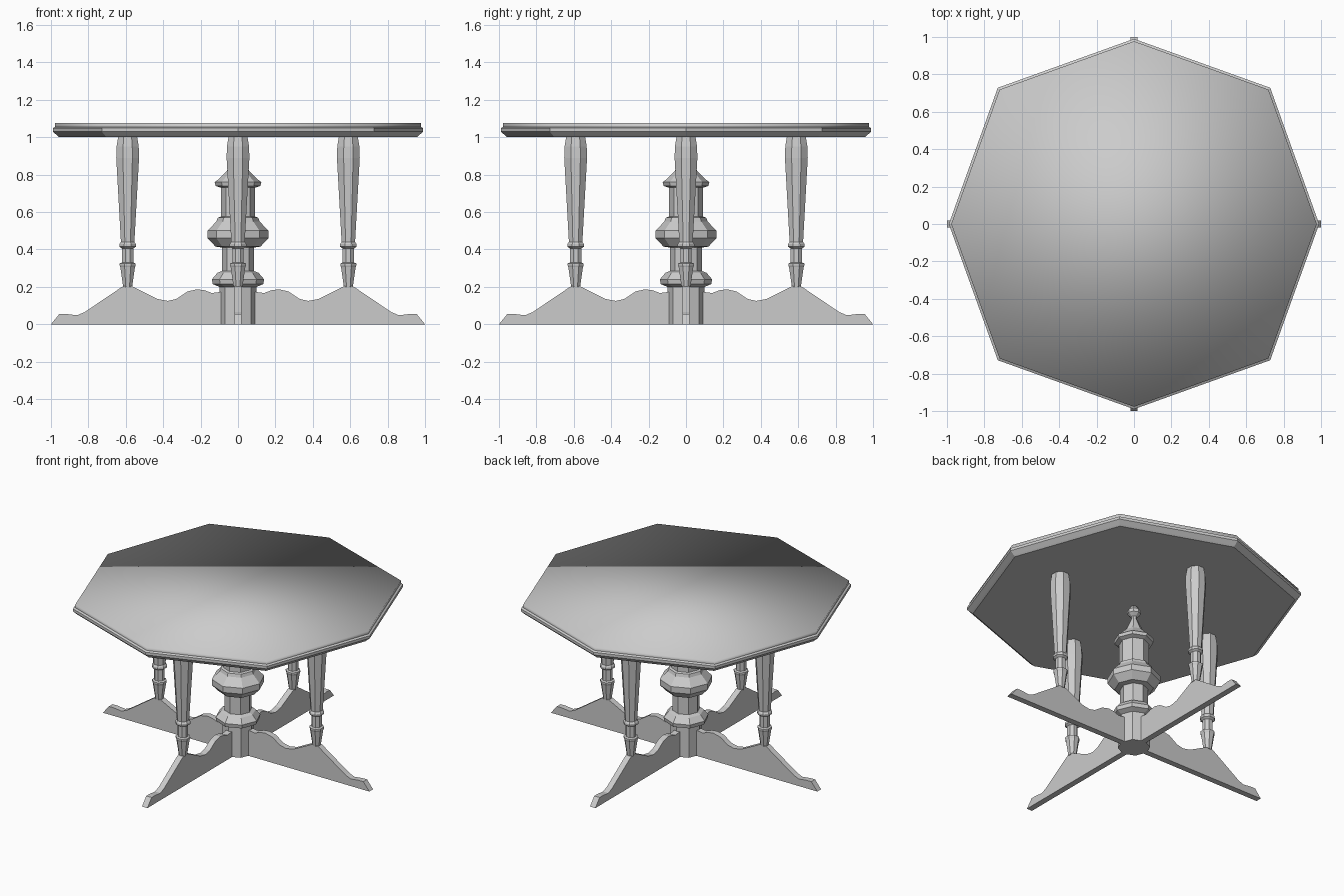
import bpy, bmesh, math

cube = bpy.data.objects.get("Cube")
if cube:
    bpy.data.objects.remove(cube)

grey = bpy.data.materials.new("plain grey")
grey.use_nodes = True
grey.diffuse_color = (0.6, 0.6, 0.6, 1)
grey.node_tree.nodes["Principled BSDF"].inputs["Base Color"].default_value = (0.6, 0.6, 0.6, 1)


def finish(bm, name):
    bmesh.ops.recalc_face_normals(bm, faces=bm.faces)
    mesh = bpy.data.meshes.new(name)
    bm.to_mesh(mesh)
    bm.free()
    mesh.materials.append(grey)
    obj = bpy.data.objects.new(name, mesh)
    bpy.context.collection.objects.link(obj)
    return obj


def loft(name, outline, profile, smooth_top=False):
    """Stack scaled copies of an outline; profile holds (scale, z)."""
    bm = bmesh.new()
    rings = [[bm.verts.new((x * s, y * s, z)) for x, y in outline] for s, z in profile]
    n = len(outline)
    for low, high in zip(rings, rings[1:]):
        for i in range(n):
            j = (i + 1) % n
            face = bm.faces.new((low[i], low[j], high[j], high[i]))
            face.smooth = smooth_top and high is rings[-1]
    bm.faces.new(rings[0][::-1])
    bm.faces.new(rings[-1]).smooth = smooth_top
    return finish(bm, name)


def octagon(turn=0.0, straight=1.0, diagonal=1.0):
    return [((diagonal if i % 2 else straight) * math.cos(turn + i * math.pi / 4),
             (diagonal if i % 2 else straight) * math.sin(turn + i * math.pi / 4))
            for i in range(8)]


# Eight-sided tabletop with a moulded edge
loft("tabletop", octagon(straight=0.99, diagonal=1.03),
     [(0.965, 1.0), (0.975, 1.008), (1.0, 1.03), (1.0, 1.048),
      (0.987, 1.055), (0.987, 1.075)], smooth_top=True)

# Turned centre column with collars, bulge and capped finial
loft("centre_column", octagon(),
     [(0.1, 0), (0.1, 0.2), (0.135, 0.215), (0.14, 0.24), (0.11, 0.275), (0.085, 0.285),
      (0.085, 0.41), (0.12, 0.415), (0.163, 0.46), (0.163, 0.5), (0.115, 0.55),
      (0.108, 0.57), (0.092, 0.575), (0.092, 0.73), (0.12, 0.74), (0.125, 0.76),
      (0.105, 0.775), (0.06, 0.82), (0.018, 0.91), (0.018, 0.925), (0.042, 0.945),
      (0.042, 0.968), (0.02, 0.995)])

# Short rectangular-section foot, cut to a wavy top edge
foot_edge = [(0, 0), (1, 0), (0.955, 0.055), (0.92, 0.055), (0.86, 0.048), (0.82, 0.065),
             (0.62, 0.2), (0.59, 0.212), (0.56, 0.2), (0.43, 0.135), (0.375, 0.125),
             (0.33, 0.135), (0.27, 0.175), (0.22, 0.187), (0.18, 0.182), (0.14, 0.167),
             (0.1, 0.172), (0, 0.172)]


def foot(name):
    bm = bmesh.new()
    face = bm.faces.new([bm.verts.new((x, -0.02, z)) for x, z in foot_edge])
    moved = bmesh.ops.extrude_face_region(bm, geom=[face])["geom"]
    bmesh.ops.translate(bm, vec=(0, 0.04, 0),
                        verts=[v for v in moved if isinstance(v, bmesh.types.BMVert)])
    return finish(bm, name)


# Tapered outer legs standing on the crests of the feet
leg_profile = [(0.026, 0.2), (0.042, 0.305), (0.046, 0.315), (0.046, 0.325), (0.033, 0.33),
               (0.033, 0.405), (0.048, 0.415), (0.048, 0.428), (0.039, 0.44),
               (0.066, 0.89), (0.064, 0.95), (0.055, 1.002)]

for i, side in enumerate(("left", "back", "right", "front")):
    angle = i * math.pi / 2
    foot(side + "_foot").rotation_euler.z = angle
    leg = loft(side + "_leg", octagon(math.pi / 8), leg_profile)
    leg.location = (0.59 * math.cos(angle), 0.59 * math.sin(angle), 0)
